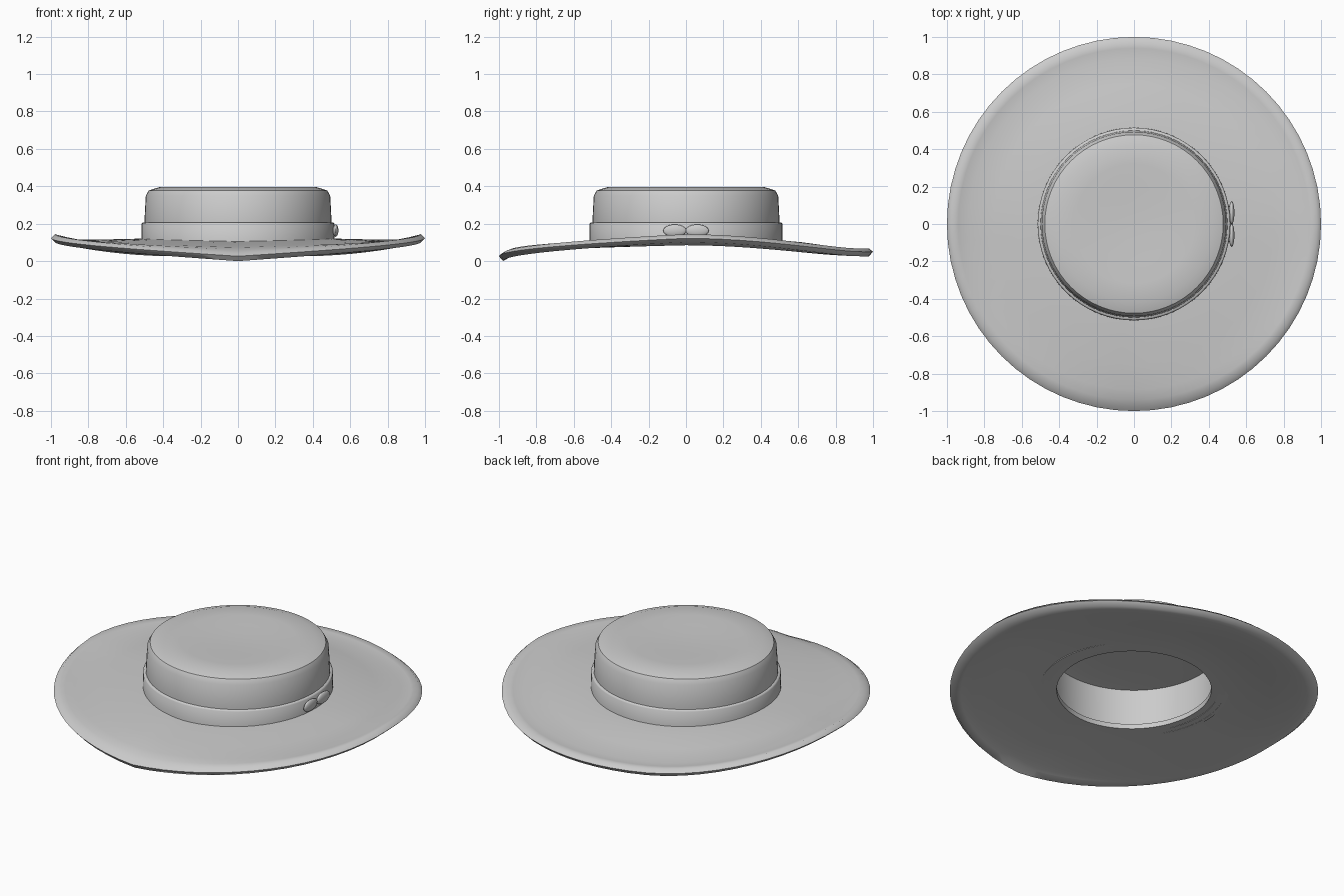
import bpy, bmesh
from math import sin, cos, asin, pi, radians

if "Cube" in bpy.data.objects:
    bpy.data.objects.remove(bpy.data.objects["Cube"])

SEG = 64


def smooth(ob, angle):
    bpy.ops.object.select_all(action='DESELECT')
    ob.select_set(True)
    bpy.context.view_layer.objects.active = ob
    bpy.ops.object.shade_smooth_by_angle(angle=radians(angle))


def lathe(name, profile, closed=True, height=None, angle=40):
    """Revolve (r, z) points around z; r = 0 becomes a single pole vertex.
    height(r, z, theta) may bend each ring."""
    bm = bmesh.new()
    rings = []
    for r, z in profile:
        if r == 0:
            rings.append([bm.verts.new((0, 0, z))] * SEG)
            continue
        ring = []
        for i in range(SEG):
            t = 2 * pi * i / SEG
            ring.append(bm.verts.new((r * cos(t), r * sin(t), height(r, z, t) if height else z)))
        rings.append(ring)
    pairs = list(zip(rings, rings[1:]))
    if closed:
        pairs.append((rings[-1], rings[0]))
    for a, b in pairs:
        for i in range(SEG):
            j = (i + 1) % SEG
            vs = list(dict.fromkeys([a[i], a[j], b[j], b[i]]))
            if len(vs) > 2:
                bm.faces.new(vs)
    bmesh.ops.recalc_face_normals(bm, faces=bm.faces)
    me = bpy.data.meshes.new(name)
    bm.to_mesh(me)
    bm.free()
    ob = bpy.data.objects.new(name, me)
    bpy.context.collection.objects.link(ob)
    smooth(ob, angle)
    return ob


# Brim: radius, top height at the sides, front and back, thickness
ROWS = [(0.42, 0.121, 0.108, 0.114, 0.029), (0.50, 0.121, 0.106, 0.112, 0.029),
        (0.62, 0.118, 0.098, 0.101, 0.029), (0.75, 0.115, 0.087, 0.083, 0.029),
        (0.885, 0.116, 0.073, 0.062, 0.031), (0.94, 0.132, 0.060, 0.066, 0.038),
        (0.978, 0.144, 0.042, 0.068, 0.042), (1.0, 0.122, 0.026, 0.050, 0.0)]


def brim_height(r, under, t):
    side, front, back, thick = next(row[1:] for row in ROWS if abs(row[0] - r) < 1e-6)
    a = asin(min(1, abs(sin(t)))) / (pi / 2)
    if sin(t) < 0:
        s, end = a ** 1.1, front
    else:
        f = min(1, a * 90 / 70)
        s, end = f * f * (3 - 2 * f), back
    return side * (1 - s) + end * s - under * thick


upper = [(row[0], 0) for row in ROWS]
lower = [(r, 1) for r, _ in reversed(upper[:-1])]
lathe("brim", upper + lower, height=brim_height, angle=75)

# Crown: hollow shell with chamfered shoulder and slightly dished top
lathe("crown", [(0, 0.386), (0.1, 0.387), (0.2, 0.391), (0.32, 0.395), (0.42, 0.396),
                (0.477, 0.378), (0.493, 0.350), (0.50, 0.22), (0.50, 0.088),
                (0.46, 0.088), (0.465, 0.352), (0.40, 0.362), (0.2, 0.360), (0, 0.356)],
      closed=False)

# Ribbon band
lathe("hat_band", [(0.495, 0.087), (0.516, 0.087), (0.515, 0.200), (0.509, 0.207),
                   (0.495, 0.207)], angle=60)

# Bow loops on the right side
for side, label in ((-1, "front"), (1, "back")):
    bpy.ops.mesh.primitive_uv_sphere_add(segments=24, ring_count=12, radius=1,
                                         location=(0.522, side * 0.06, 0.163))
    loop = bpy.context.object
    loop.name = "bow_loop_" + label
    loop.scale = (0.015, 0.062, 0.033)
    smooth(loop, 60)
